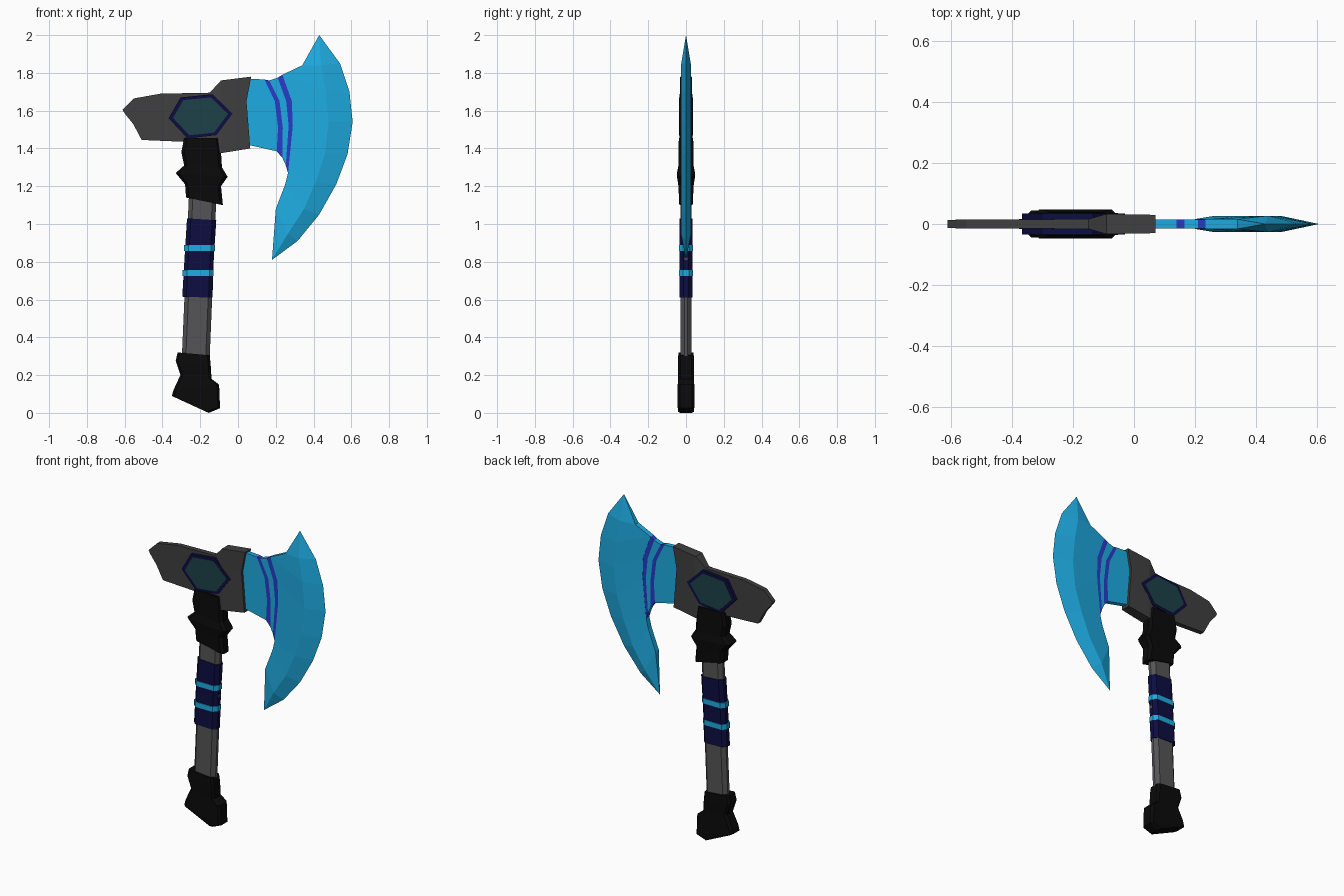
import bpy, bmesh

if "Cube" in bpy.data.objects:
    bpy.data.objects.remove(bpy.data.objects["Cube"])


def material(name, r, g, b):
    m = bpy.data.materials.new(name)
    m.diffuse_color = (r, g, b, 1)
    m.use_nodes = True
    m.node_tree.nodes["Principled BSDF"].inputs["Base Color"].default_value = m.diffuse_color
    return m


CYAN = material("cyan", 0.013, 0.41, 0.76)
BLUE = material("blue", 0.021, 0.045, 0.58)
NAVY = material("navy", 0.004, 0.004, 0.055)
TEAL = material("teal", 0.012, 0.053, 0.065)
BLACK = material("black", 0.003, 0.003, 0.003)
DARK = material("dark_grey", 0.05, 0.05, 0.05)
STEEL = material("steel", 0.09, 0.09, 0.095)


def finish(name, bm, mats):
    bmesh.ops.remove_doubles(bm, verts=bm.verts, dist=1e-4)
    bmesh.ops.recalc_face_normals(bm, faces=bm.faces)
    me = bpy.data.meshes.new(name)
    bm.to_mesh(me)
    bm.free()
    for m in mats:
        me.materials.append(m)
    ob = bpy.data.objects.new(name, me)
    bpy.context.collection.objects.link(ob)
    return ob


def plate(name, cols, mats, strips=None, caps=(True, True)):
    """Symmetric flat plate: columns of (x, z, half thickness), left to right."""
    bm = bmesh.new()
    side = {s: [[bm.verts.new((x, s * h, z)) for x, z, h in c] for c in cols]
            for s in (-1, 1)}
    f, b = side[-1], side[1]
    last = len(cols[0]) - 1

    def quad(vs, i):
        bm.faces.new(vs).material_index = strips[i] if strips else 0

    for i in range(len(cols) - 1):
        for j in range(last):
            for g in (f, b):
                quad((g[i][j], g[i + 1][j], g[i + 1][j + 1], g[i][j + 1]), i)
        for j in (0, last):
            quad((f[i][j], f[i + 1][j], b[i + 1][j], b[i][j]), i)
    for i, on in zip((0, len(cols) - 1), caps):
        if on:
            for j in range(last):
                quad((f[i][j], f[i][j + 1], b[i][j + 1], b[i][j]), max(i - 1, 0))
    return finish(name, bm, mats)


def tube(name, rings, mat, chamfer=0.4):
    """Chamfered box section lofted through rings (xl, zl, xr, zr, half depth)."""
    bm = bmesh.new()
    loops = []
    for xl, zl, xr, zr, h in rings:
        c = h * chamfer
        t = c / (xr - xl)
        sec = [(t, -h), (1 - t, -h), (1, c - h), (1, h - c),
               (1 - t, h), (t, h), (0, h - c), (0, c - h)]
        loops.append([bm.verts.new((xl + (xr - xl) * u, y, zl + (zr - zl) * u))
                      for u, y in sec])
    for a, b in zip(loops, loops[1:]):
        for k in range(8):
            n = (k + 1) % 8
            bm.faces.new((a[k], a[n], b[n], b[k]))
    bm.faces.new(loops[0])
    bm.faces.new(loops[-1])
    return finish(name, bm, [mat])


def prism(name, pts, half, mat):
    bm = bmesh.new()
    f = [bm.verts.new((x, -half, z)) for x, z in pts]
    b = [bm.verts.new((x, half, z)) for x, z in pts]
    bm.faces.new(f)
    bm.faces.new(b)
    for k in range(len(pts)):
        n = (k + 1) % len(pts)
        bm.faces.new((f[k], f[n], b[n], b[k]))
    return finish(name, bm, [mat])


def thick(pts, h):
    return [(x, z, h) for x, z in pts]


# Blade: back curve, ridge and sharp edge, all running from top tip to bottom tip
top, low = (0.43, 2.0), (0.18, 0.81)
back = [top, (0.34, 1.84), (0.235, 1.79), (0.285, 1.65), (0.29, 1.52),
        (0.265, 1.27), (0.25, 1.21), (0.2, 1.08), low]
ridge = [top, (0.44, 1.84), (0.465, 1.70), (0.48, 1.54), (0.46, 1.37),
         (0.41, 1.22), (0.35, 1.08), (0.265, 0.95), low]
edge = [top, (0.54, 1.85), (0.59, 1.70), (0.607, 1.54), (0.58, 1.37),
        (0.52, 1.21), (0.43, 1.05), (0.315, 0.91), low]
cols = [thick(back, 0.016), thick(ridge, 0.027), thick(edge, 0)]
for c in cols:
    c[0], c[-1] = (*top, 0), (*low, 0)
plate("blade", cols, [CYAN])

# Blade neck with two inlaid stripes
neck = [
    [(0.04, 1.77), (0.035, 1.65), (0.045, 1.53), (0.05, 1.42)],
    [(0.14, 1.765), (0.195, 1.65), (0.212, 1.51), (0.205, 1.385)],
    [(0.165, 1.76), (0.22, 1.65), (0.237, 1.51), (0.235, 1.35)],
    [(0.21, 1.775), (0.255, 1.65), (0.268, 1.52), (0.253, 1.31)],
    back[2:6],
]
plate("blade_neck", [thick(c, 0.015) for c in neck], [CYAN, BLUE],
      strips=[0, 1, 0, 1], caps=(False, False))

# Head: thin rear spike widening into the blade socket
head = [
    [(-0.612, 1.605), (-0.608, 1.6), (-0.60, 1.585)],
    [(-0.55, 1.665), (-0.555, 1.6), (-0.555, 1.53)],
    [(-0.41, 1.69), (-0.46, 1.57), (-0.51, 1.445)],
    [(-0.15, 1.695), (-0.22, 1.57), (-0.28, 1.435)],
    [(-0.09, 1.76), (-0.09, 1.57), (-0.09, 1.375)],
    [(0.07, 1.78), (0.045, 1.65), (0.065, 1.40)],
]
depth = [0.013, 0.015, 0.015, 0.016, 0.033, 0.03]
plate("head", [thick(c, h) for c, h in zip(head, depth)], [DARK])

# Hexagonal gem and its rim, showing on both faces
rim = [(-0.367, 1.56), (-0.304, 1.67), (-0.135, 1.687),
       (-0.029, 1.585), (-0.114, 1.47), (-0.267, 1.453)]
cx, cz = -0.2, 1.57
prism("gem_rim", rim, 0.034, NAVY)
prism("gem", [(cx + (x - cx) * 0.86, cz + (z - cz) * 0.86) for x, z in rim],
      0.036, TEAL)

# Collar under the head
tube("collar", [
    (-0.285, 1.455, -0.10, 1.455, 0.038), (-0.30, 1.38, -0.09, 1.38, 0.04),
    (-0.285, 1.31, -0.085, 1.30, 0.04), (-0.33, 1.27, -0.055, 1.25, 0.048),
    (-0.28, 1.21, -0.09, 1.20, 0.04), (-0.275, 1.14, -0.08, 1.10, 0.036),
], BLACK)

# Handle shaft
tube("handle", [(-0.26, 1.15, -0.115, 1.13, 0.03),
                (-0.297, 0.30, -0.15, 0.29, 0.03)], STEEL, 0.7)

# Grip wrap and its two bands
tube("grip_wrap", [(-0.27, 1.03, -0.115, 1.02, 0.035),
                   (-0.283, 0.82, -0.128, 0.82, 0.034),
                   (-0.295, 0.615, -0.135, 0.61, 0.035)], NAVY, 0.6)
for n, (z, xl) in enumerate([(0.873, -0.286), (0.74, -0.294)]):
    tube(f"grip_band_{n + 1}", [(xl, z + 0.016, xl + 0.165, z + 0.016, 0.038),
                                (xl, z - 0.016, xl + 0.165, z - 0.016, 0.038)],
         CYAN, 0.6)

# Pommel
tube("pommel", [
    (-0.32, 0.32, -0.15, 0.305, 0.04), (-0.33, 0.275, -0.145, 0.26, 0.043),
    (-0.305, 0.20, -0.14, 0.18, 0.041), (-0.342, 0.12, -0.10, 0.15, 0.044),
    (-0.35, 0.09, -0.095, 0.025, 0.044), (-0.345, 0.087, -0.155, 0.0, 0.042),
], BLACK, 0.3)
